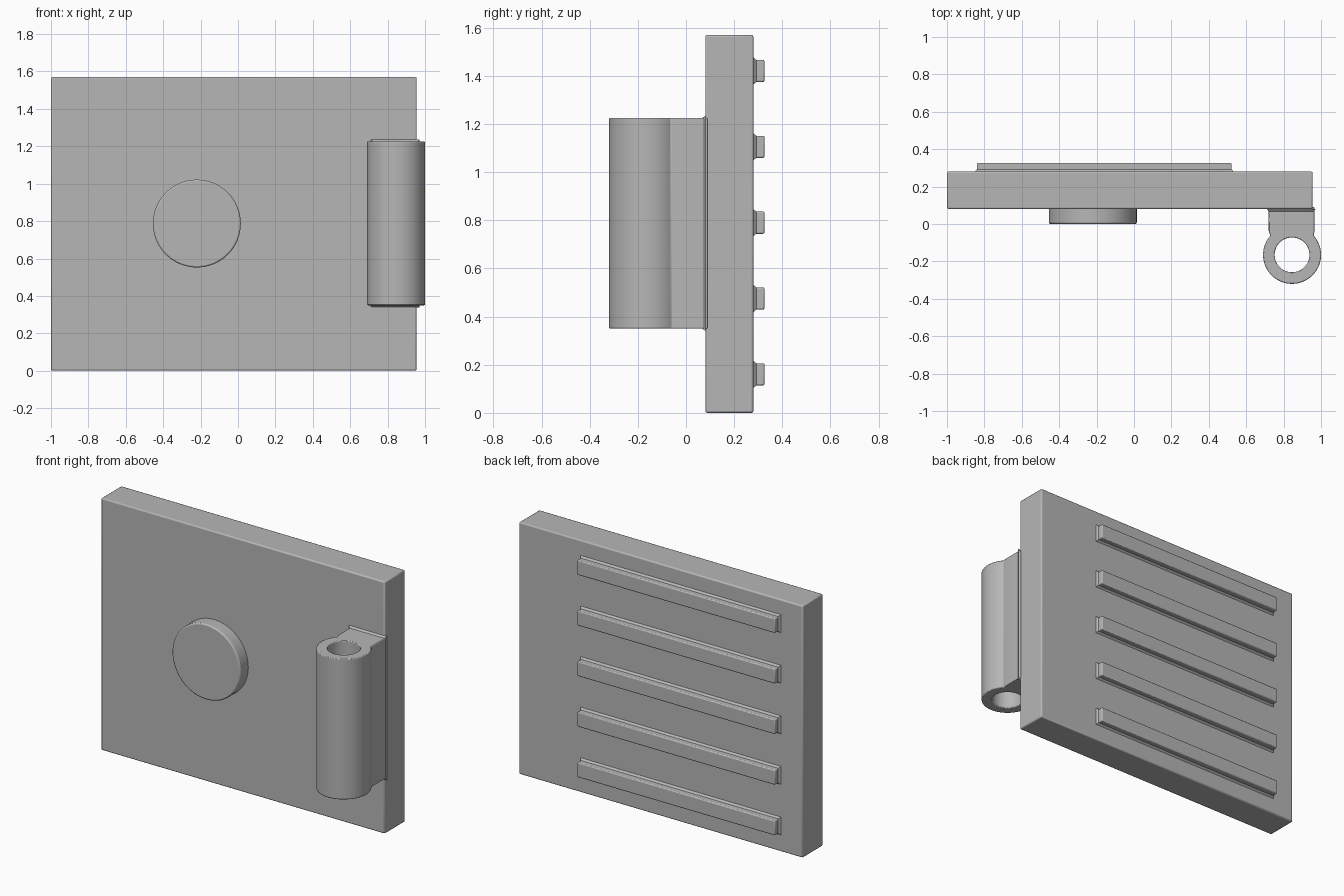
import bpy
import bmesh
from math import cos, sin, pi, atan2
from mathutils import Matrix, Vector

cube = bpy.data.objects.get("Cube")
if cube:
    bpy.data.objects.remove(cube, do_unlink=True)

grey = bpy.data.materials.new("plain grey")
grey.use_nodes = True
COLOUR = (0.47, 0.47, 0.47, 1)
grey.diffuse_color = COLOUR
grey.node_tree.nodes["Principled BSDF"].inputs["Base Color"].default_value = COLOUR


def finish(name, bm, bevel=0):
    """Turn a bmesh into a named, softly edged object."""
    bmesh.ops.recalc_face_normals(bm, faces=bm.faces)
    mesh = bpy.data.meshes.new(name)
    bm.to_mesh(mesh)
    bm.free()
    mesh.materials.append(grey)
    obj = bpy.data.objects.new(name, mesh)
    bpy.context.collection.objects.link(obj)
    bpy.ops.object.select_all(action='DESELECT')
    obj.select_set(True)
    bpy.context.view_layer.objects.active = obj
    bpy.ops.object.shade_smooth_by_angle(angle=pi / 6)
    if bevel:
        mod = obj.modifiers.new("soft edges", 'BEVEL')
        mod.width = bevel
        mod.segments = 2
        mod.limit_method = 'ANGLE'
        mod.angle_limit = pi / 4
    return obj


def box(name, low, high, bevel=0, flare=0, flare_side=1):
    """Box between two corners; flare widens the side at low (1) or high (-1) y."""
    low, high = Vector(low), Vector(high)
    bm = bmesh.new()
    bmesh.ops.create_cube(bm, size=1)
    mid, size = (low + high) / 2, high - low
    for v in bm.verts:
        side = v.co.copy()
        v.co = mid + side * size
        if side.y * flare_side < 0:
            v.co.x += flare * (1 if side.x > 0 else -1)
            v.co.z += flare * (1 if side.z > 0 else -1)
    return finish(name, bm, bevel)


# Main plate
FRONT, BACK = 0.08, 0.28
box("plate", (-1, FRONT, 0), (0.955, BACK, 1.57), 0.008)

# Five raised ribs on the back, each with a small fillet at its foot
for i in range(5):
    z = 0.16 + i * 0.315
    box(f"rib_{i + 1}", (-0.84, BACK - 0.02, z - 0.046), (0.522, 0.326, z + 0.046), 0.006)
    box(f"rib_fillet_{i + 1}", (-0.84, BACK - 0.001, z - 0.046),
        (0.522, BACK + 0.012, z + 0.046), flare=0.011)

# Round button on the front
bm = bmesh.new()
bmesh.ops.create_cone(
    bm, cap_ends=True, segments=48, radius1=0.235, radius2=0.235, depth=0.1,
    matrix=Matrix.Translation((-0.22, 0.05, 0.787)) @ Matrix.Rotation(pi / 2, 4, 'X'))
finish("round_button", bm, 0.008)

# Hinge knuckle: barrel and neck in one outline, around a through hole
CENTRE = Vector((0.845, -0.165))
OUTER, BORE = 0.155, 0.093
LEFT, RIGHT, REACH = -0.125, 0.12, 0.255
BOTTOM, TOP = 0.35, 1.225

start, end = pi - 0.72, 2 * pi + 0.72
outline = [Vector((cos(a), sin(a))) * OUTER
           for a in (start + (end - start) * i / 48 for i in range(49))]
outline += [Vector((RIGHT, y)) for y in (0.13, 0.19)]
outline += [Vector((RIGHT + (LEFT - RIGHT) * i / 6, REACH)) for i in range(7)]
outline += [Vector((LEFT, y)) for y in (0.19, 0.13)]

bm = bmesh.new()
rings = []
for z in (BOTTOM, TOP):
    for points in (outline, [p.normalized() * BORE for p in outline]):
        rings.append([bm.verts.new((*(CENTRE + p), z)) for p in points])
low_out, low_in, high_out, high_in = rings
for a, b in ((low_out, high_out), (high_out, high_in), (high_in, low_in), (low_in, low_out)):
    for i in range(len(a)):
        j = (i + 1) % len(a)
        bm.faces.new((a[i], a[j], b[j], b[i]))
finish("hinge_knuckle", bm, 0.005)

# Fillet where the hinge neck meets the plate
box("hinge_fillet", (CENTRE.x + LEFT, FRONT - 0.012, BOTTOM),
    (CENTRE.x + RIGHT - 0.005, FRONT + 0.001, TOP), flare=0.011, flare_side=-1)
